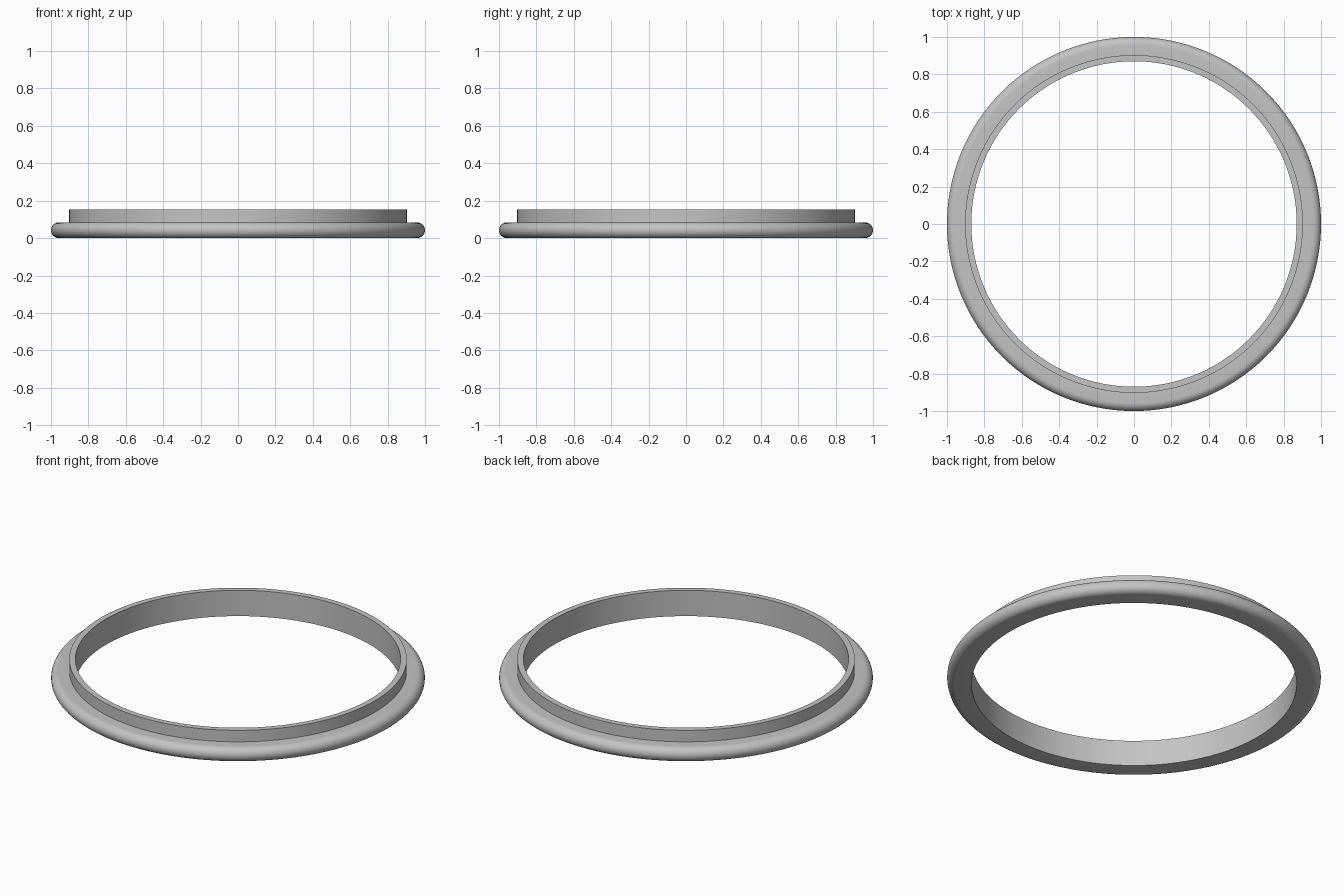
import bpy, bmesh, math
from mathutils import Matrix

cube = bpy.data.objects.get("Cube")
if cube:
    bpy.data.objects.remove(cube)

grey = bpy.data.materials.new("plain grey")
grey.use_nodes = True
colour = (0.55, 0.55, 0.55, 1)
grey.diffuse_color = colour
grey.node_tree.nodes["Principled BSDF"].inputs["Base Color"].default_value = colour

INNER, COLLAR, OUTER = 0.87, 0.903, 1.0
FLANGE_TOP, TOP = 0.084, 0.152
SEGMENTS, ARC = 128, 16

# Half section: inner bore, collar, then flange with a full round edge
nose = FLANGE_TOP / 2
profile = [(INNER, 0), (INNER, TOP), (COLLAR, TOP), (COLLAR, FLANGE_TOP)]
for i in range(ARC + 1):
    a = math.pi / 2 - math.pi * i / ARC
    profile.append((OUTER - nose + nose * math.cos(a), nose + nose * math.sin(a)))

# Revolve the section into a ring
bm = bmesh.new()
rings = []
for s in range(SEGMENTS):
    turn = Matrix.Rotation(2 * math.pi * s / SEGMENTS, 3, "Z")
    rings.append([bm.verts.new(turn @ Matrix.Identity(3).col[0] * r
                               + Matrix.Identity(3).col[2] * z) for r, z in profile])
for s, ring in enumerate(rings):
    following = rings[(s + 1) % SEGMENTS]
    for i in range(len(profile)):
        j = (i + 1) % len(profile)
        bm.faces.new((ring[i], ring[j], following[j], following[i]))
bmesh.ops.recalc_face_normals(bm, faces=bm.faces)

mesh = bpy.data.meshes.new("flanged_ring")
bm.to_mesh(mesh)
bm.free()
mesh.materials.append(grey)
flanged_ring = bpy.data.objects.new("flanged_ring", mesh)
bpy.context.collection.objects.link(flanged_ring)

# Smooth the round surfaces, keep the rims sharp
bpy.ops.object.select_all(action="DESELECT")
flanged_ring.select_set(True)
bpy.context.view_layer.objects.active = flanged_ring
bpy.ops.object.shade_smooth_by_angle(angle=math.radians(30))
